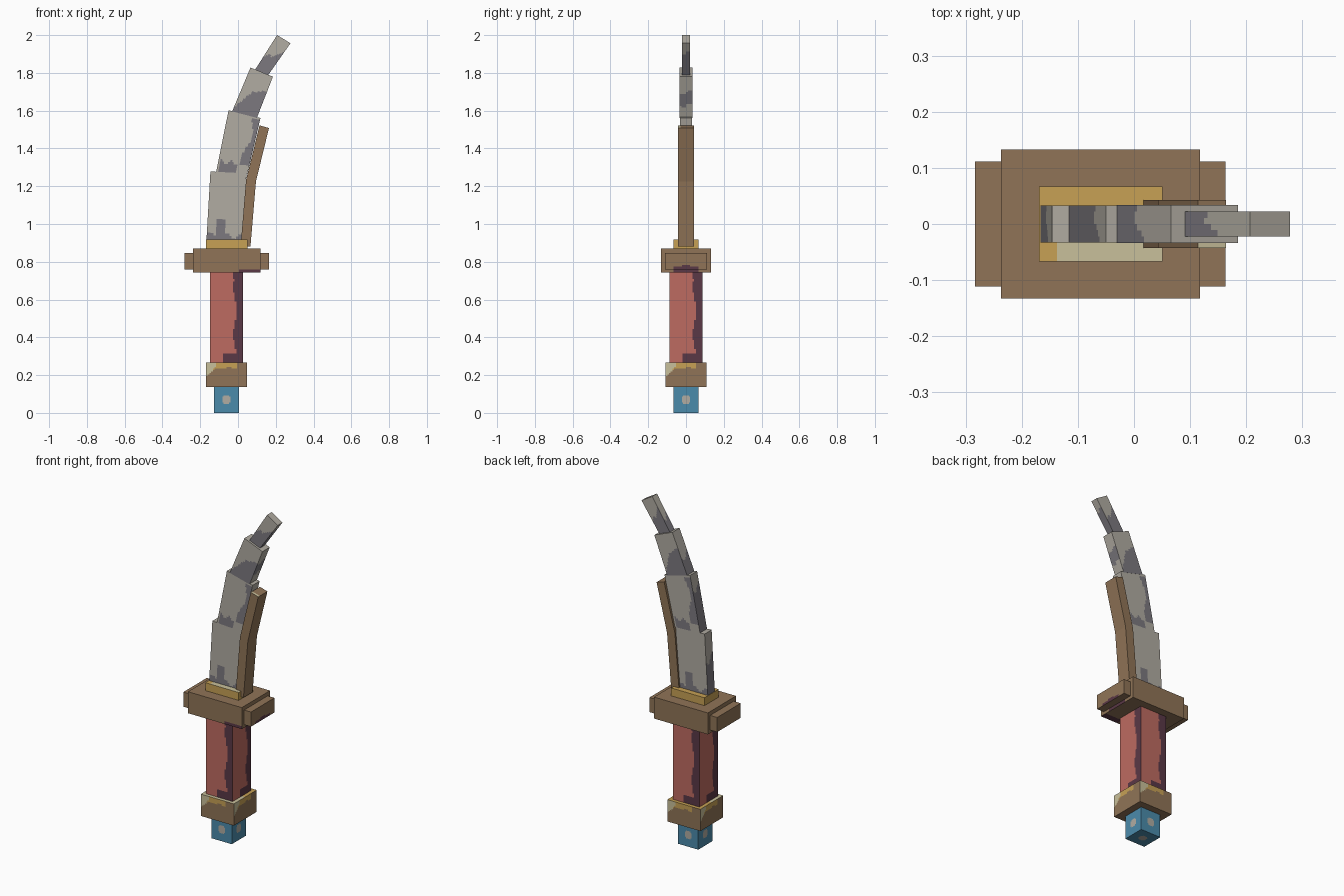
import bpy, bmesh
from math import sin, hypot
from mathutils import Vector

if "Cube" in bpy.data.objects:
    bpy.data.objects.remove(bpy.data.objects["Cube"], do_unlink=True)


def material(name, *rgb):
    """Flat material from 0-255 display values."""
    lin = [((c / 255 + 0.055) / 1.055) ** 2.4 for c in rgb] + [1]
    mat = bpy.data.materials.new(name)
    mat.use_nodes = True
    mat.diffuse_color = lin
    bsdf = mat.node_tree.nodes["Principled BSDF"]
    bsdf.inputs["Base Color"].default_value = lin
    bsdf.inputs["Roughness"].default_value = 0.9
    return mat


STEEL, SHADE, WOOD, RED, MAROON, GOLD, CREAM, BLUE = range(8)
MATERIALS = [
    material("light steel", 177, 172, 162), material("dark steel", 124, 121, 127),
    material("brown wood", 144, 116, 87), material("red grip", 190, 107, 97),
    material("maroon grip", 90, 56, 70), material("gold", 199, 161, 85),
    material("cream", 201, 192, 155), material("blue", 75, 139, 171)]

FRONT, LEFT, BACK, RIGHT, TOP, BOTTOM = range(6)


def face_uv(normal, c):
    """Which side a face is on, and its place there: u rightward as seen, v up."""
    if abs(normal.z) > 0.5:
        return (TOP if normal.z > 0 else BOTTOM), c.x, c.y
    if abs(normal.y) > 0.5:
        return (FRONT, c.x, c.z) if normal.y < 0 else (BACK, 1 - c.x, c.z)
    return (LEFT, c.y, c.z) if normal.x > 0 else (RIGHT, 1 - c.y, c.z)


def block(name, corners, depth, paint, cuts=(0, 0, 0)):
    """Box whose front outline is four x-z corners: two bottom, then two top."""
    bm = bmesh.new()
    bmesh.ops.create_cube(bm, size=1)
    bmesh.ops.translate(bm, verts=bm.verts, vec=(0.5, 0.5, 0.5))
    for axis, count in enumerate(cuts):
        for i in range(1, count):
            co, no = Vector(), Vector()
            co[axis], no[axis] = i / count, 1
            bmesh.ops.bisect_plane(bm, geom=bm.verts[:] + bm.edges[:] + bm.faces[:],
                                   plane_co=co, plane_no=no)
    bm.normal_update()
    for f in bm.faces:
        f.material_index = paint(*face_uv(f.normal, f.calc_center_median())) if callable(paint) else paint
    bmesh.ops.dissolve_limit(bm, angle_limit=0.01, verts=bm.verts[:], edges=bm.edges[:],
                             delimit={'MATERIAL'})
    bl, br, tl, tr = [Vector((x, 0, z)) for x, z in corners]
    for v in bm.verts:
        s, w, t = v.co
        v.co = bl.lerp(br, s).lerp(tl.lerp(tr, s), t)
        v.co.y = (w * 2 - 1) * depth
    mesh = bpy.data.meshes.new(name)
    bm.to_mesh(mesh)
    bm.free()
    for m in MATERIALS:
        mesh.materials.append(m)
    obj = bpy.data.objects.new(name, mesh)
    bpy.context.collection.objects.link(obj)
    return obj


def box(name, x0, x1, z0, z1, depth, paint, cuts=(0, 0, 0)):
    return block(name, [(x0, z0), (x1, z0), (x0, z1), (x1, z1)], depth, paint, cuts)


# Paint rules
def dotted(side, u, v):
    return STEEL if side != TOP and hypot(u - 0.5, v - 0.5) < 0.17 else BLUE


def pommel_paint(side, u, v):
    if side == TOP:
        return CREAM if v < 0.5 else GOLD
    if side == BOTTOM:
        return WOOD
    if u < 0.27 and v > 0.4 + u * 1.7:
        return CREAM
    edge = 0.45 + u * 1.4 if u < 0.2 else 0.76 + 0.04 * sin(u * 14)
    return GOLD if v > edge and u < 0.77 else WOOD


def grip_paint(side, u, v):
    edge = 0.76 + 0.05 * sin(v * 12 + 1)
    if v < 0.1:
        edge = 0.42
    elif v > 0.93:
        edge = 0.68
    return MAROON if side < TOP and u > edge else RED


def guard_paint(side, u, v):
    stain = (side == FRONT and u > 0.68 and v < 0.13
             or side == BOTTOM and u > 0.68 and v < 0.13
             or side == LEFT and abs(u - 0.5) < 0.25 and v < 0.2)
    return MAROON if stain else WOOD


def guard_end_paint(side, u, v):
    return MAROON if side == LEFT and v < 0.22 - 0.9 * (u - 0.5) ** 2 and abs(u - 0.5) < 0.32 else WOOD


def collar_paint(side, u, v):
    return CREAM if side == TOP and v < 0.5 and u > 0.14 else GOLD


def spine_top_paint(side, u, v):
    return CREAM if side == TOP and v < 0.15 else WOOD


def blotch(rule, left_low, left_high, right_high):
    """Steel paint: a rule for broad faces, dark spans on the narrow ones."""
    def paint(side, u, v):
        if side in (TOP, BOTTOM):
            return STEEL
        if side == LEFT:
            dark = left_low < v + 0.05 * sin(u * 6) < left_high
        elif side == RIGHT:
            dark = v + 0.08 * sin(u * 5) < right_high
        else:
            dark = rule(u, v)
        return SHADE if dark else STEEL
    return paint


def root_rule(u, v):
    return v < (0.36 if 0.27 < u < 0.52 else 0.16 + 0.03 * sin(u * 15))


def lower_rule(u, v):
    return (v < 0.17 + 0.03 * sin(u * 20) and 0.08 < u < 0.62) or \
           (u > 0.78 - 0.1 * sin(v * 7) and 0.15 < v < 0.95)


def upper_rule(u, v):
    return v < 0.1 + 0.42 * min(1, u * 2.2) + 0.2 * max(0, u - 0.4)


def tip_rule(u, v):
    return v < 0.38 + 0.28 * u + 0.05 * sin(u * 9)


# Handle
box("end_cap", -0.127, 0.005, 0, 0.14, 0.066, dotted, (18, 18, 18))
box("pommel", -0.17, 0.048, 0.138, 0.268, 0.108, pommel_paint, (24, 24, 16))
box("grip", -0.149, 0.026, 0.266, 0.744, 0.087, grip_paint, (20, 20, 40))

# Crossguard and collar
box("guard", -0.237, 0.118, 0.742, 0.87, 0.133, guard_paint, (25, 20, 15))
box("guard_ends", -0.283, 0.163, 0.76, 0.847, 0.111, guard_end_paint, (1, 20, 12))
box("collar", -0.169, 0.051, 0.868, 0.917, 0.067, collar_paint, (14, 2, 1))

# Curved blade, in four stepped lengths
block("blade_root", [(-0.169, 0.88), (0.022, 0.87), (-0.146, 1.278), (0.045, 1.268)],
      0.033, blotch(root_rule, 0.1, 0.4, 0.6), (16, 6, 32))
block("blade_lower", [(-0.116, 1.274), (0.05, 1.268), (-0.05, 1.602), (0.119, 1.561)],
      0.033, blotch(lower_rule, 0.2, 0.6, 0.75), (16, 6, 28))
block("blade_upper", [(-0.031, 1.596), (0.1, 1.562), (0.066, 1.828), (0.185, 1.78)],
      0.034, blotch(upper_rule, 0.3, 0.62, 0.4), (14, 6, 24))
block("blade_tip", [(0.09, 1.816), (0.158, 1.786), (0.207, 2), (0.278, 1.957)],
      0.022, blotch(tip_rule, -1, 0.7, 0.4), (10, 4, 20))

# Wooden spine along the back of the blade
block("spine_lower", [(0.014, 0.885), (0.066, 0.881), (0.043, 1.235), (0.095, 1.225)],
      0.043, WOOD)
block("spine_upper", [(0.043, 1.235), (0.095, 1.225), (0.114, 1.522), (0.164, 1.508)],
      0.043, spine_top_paint, (1, 12, 1))
